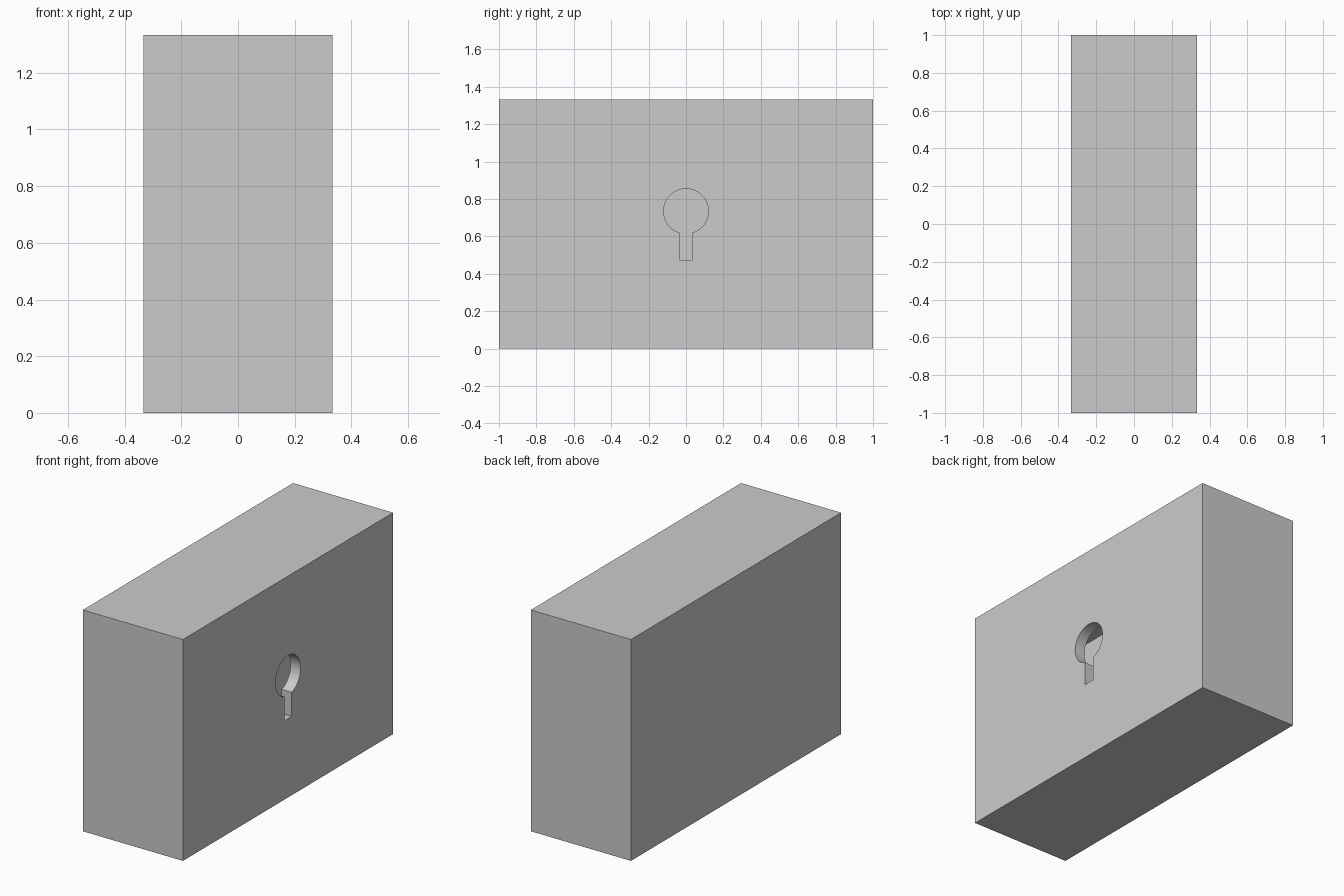
import bpy, bmesh, math
from mathutils import Matrix

if "Cube" in bpy.data.objects:
    bpy.data.objects.remove(bpy.data.objects["Cube"])

HX, HY, H = 1 / 3, 1.0, 4 / 3       # half depth, half length, height
CZ, R, SLOT, SLOT_Z = 0.735, 0.12, 0.035, 0.475
DEPTH, SEG = 0.067, 40

bm = bmesh.new()

# thin-walled box body
bmesh.ops.create_cube(bm, size=1, matrix=Matrix.Translation((0, 0, H / 2))
                      @ Matrix.Diagonal((2 * HX, 2 * HY, H, 1)))
bm.normal_update()
side = next(f for f in bm.faces if f.normal.x > 0.9)
border = list(side.edges)
bmesh.ops.delete(bm, geom=[side], context='FACES_ONLY')

# keyhole outline: round top and straight slot, counterclockwise seen from +x
a = math.asin(SLOT / R)
start, sweep = -math.pi / 2 + a, 2 * math.pi - 2 * a
outline = [(-SLOT, SLOT_Z), (SLOT, SLOT_Z)]
outline += [(R * math.cos(start + sweep * i / SEG),
             CZ + R * math.sin(start + sweep * i / SEG)) for i in range(SEG + 1)]
front = [bm.verts.new((HX, y, z)) for y, z in outline]
back = [bm.verts.new((HX - DEPTH, y, z)) for y, z in outline]
n = len(outline)
rim = [bm.edges.new((front[i], front[(i + 1) % n])) for i in range(n)]

# lock side, filled around the keyhole
fill = bmesh.ops.triangle_fill(bm, edges=border + rim, use_beauty=True)
for f in [g for g in fill['geom'] if isinstance(g, bmesh.types.BMFace)]:
    f.normal_update()
    if f.normal.x < 0:
        f.normal_flip()

# keyhole walls, open into the hollow box
for i in range(n):
    j = (i + 1) % n
    wall = bm.faces.new((front[i], front[j], back[j], back[i]))
    wall.smooth = True

# crisp edges at box corners, rim and slot
bm.normal_update()
for e in bm.edges:
    e.smooth = len(e.link_faces) == 2 and e.calc_face_angle(0) < math.radians(30)

mesh = bpy.data.meshes.new("keyhole_box")
bm.to_mesh(mesh)
bm.free()
bpy.context.collection.objects.link(bpy.data.objects.new("keyhole_box", mesh))
